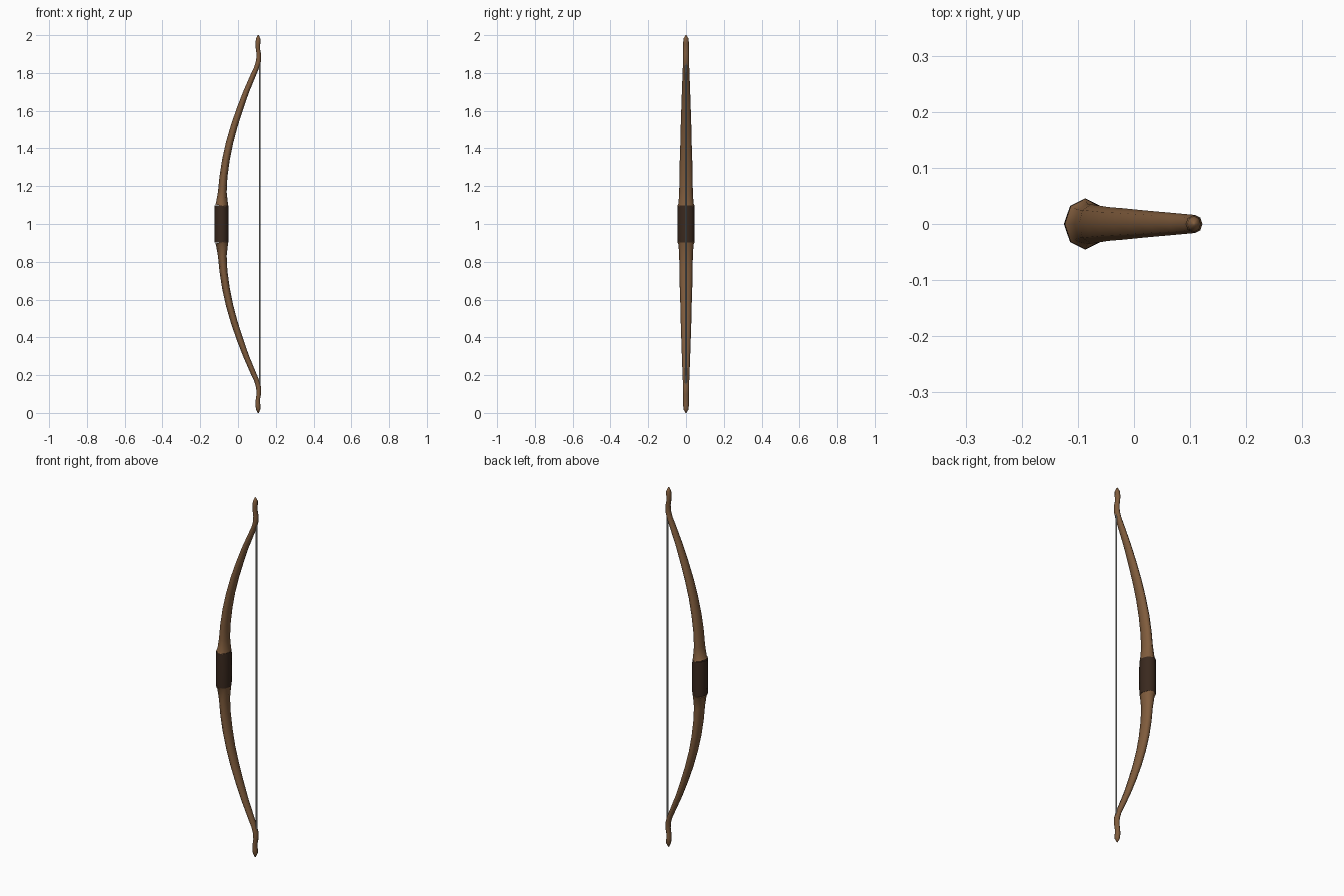
import bpy, math
from mathutils import Vector

if "Cube" in bpy.data.objects:
    bpy.data.objects.remove(bpy.data.objects["Cube"])

def material(name, rgb):
    m = bpy.data.materials.new(name)
    m.diffuse_color = (*rgb, 1)
    m.use_nodes = True
    m.node_tree.nodes["Principled BSDF"].inputs["Base Color"].default_value = m.diffuse_color
    return m

WOOD = material("brown wood", (0.215, 0.107, 0.046))
LEATHER = material("dark leather", (0.042, 0.022, 0.013))
CORD = material("grey cord", (0.36, 0.36, 0.34))

def loft(name, rings, sides, mat):
    """Skin elliptical rings (x, z, half depth, half width) along the path in the xz plane."""
    verts, faces = [], []
    n = len(rings)
    for i, (x, z, rx, ry) in enumerate(rings):
        a, b = rings[max(i - 1, 0)], rings[min(i + 1, n - 1)]
        t = Vector((b[0] - a[0], 0, b[1] - a[1])).normalized()
        side = Vector((t.z, 0, -t.x))
        for k in range(sides):
            w = math.tau * k / sides
            verts.append(Vector((x, 0, z)) + side * rx * math.cos(w) + Vector((0, ry * math.sin(w), 0)))
    for i in range(n - 1):
        for k in range(sides):
            p, q = i * sides + k, i * sides + (k + 1) % sides
            faces.append((p, q, q + sides, p + sides))
    faces += [tuple(range(sides))[::-1], tuple(range((n - 1) * sides, n * sides))]
    me = bpy.data.meshes.new(name)
    me.from_pydata(verts, [], faces)
    me.materials.append(mat)
    ob = bpy.data.objects.new(name, me)
    bpy.context.collection.objects.link(ob)
    bpy.context.view_layer.objects.active = ob
    ob.select_set(True)
    bpy.ops.object.shade_smooth_by_angle(angle=math.radians(75))
    ob.select_set(False)
    return ob

# upper half of the stave, rising from the wrap: x, z, half depth, half width
upper = [(-0.087, 1.097, 0.037, 0.045), (-0.085, 1.108, 0.032, 0.040),
         (-0.083, 1.17, 0.023, 0.036), (-0.077, 1.25, 0.021, 0.035),
         (-0.064, 1.34, 0.020, 0.033), (-0.045, 1.43, 0.019, 0.030),
         (-0.020, 1.52, 0.018, 0.028), (0.010, 1.61, 0.017, 0.025),
         (0.043, 1.70, 0.015, 0.022), (0.077, 1.78, 0.014, 0.019),
         (0.099, 1.83, 0.013, 0.017), (0.109, 1.865, 0.013, 0.016),
         (0.110, 1.90, 0.012, 0.015), (0.105, 1.93, 0.011, 0.015),
         (0.105, 1.955, 0.013, 0.015), (0.107, 1.98, 0.012, 0.014),
         (0.107, 2.00, 0.003, 0.003)]
lower = [(x, 2 - z, rx, ry) for x, z, rx, ry in reversed(upper)]
loft("upper_limb", upper, 8, WOOD)
loft("lower_limb", lower, 8, WOOD)

# leather wrap around the middle, flush with the flared limb roots
loft("grip_wrap", [(-0.087, z, r, r * 1.2) for z, r in
                   ((0.903, 0.037), (0.95, 0.038), (1.05, 0.038), (1.097, 0.037))], 8, LEATHER)

# string between the limb bends
loft("bow_string", [(0.114, z, 0.004, 0.004) for z in (0.14, 1.86)], 8, CORD)
